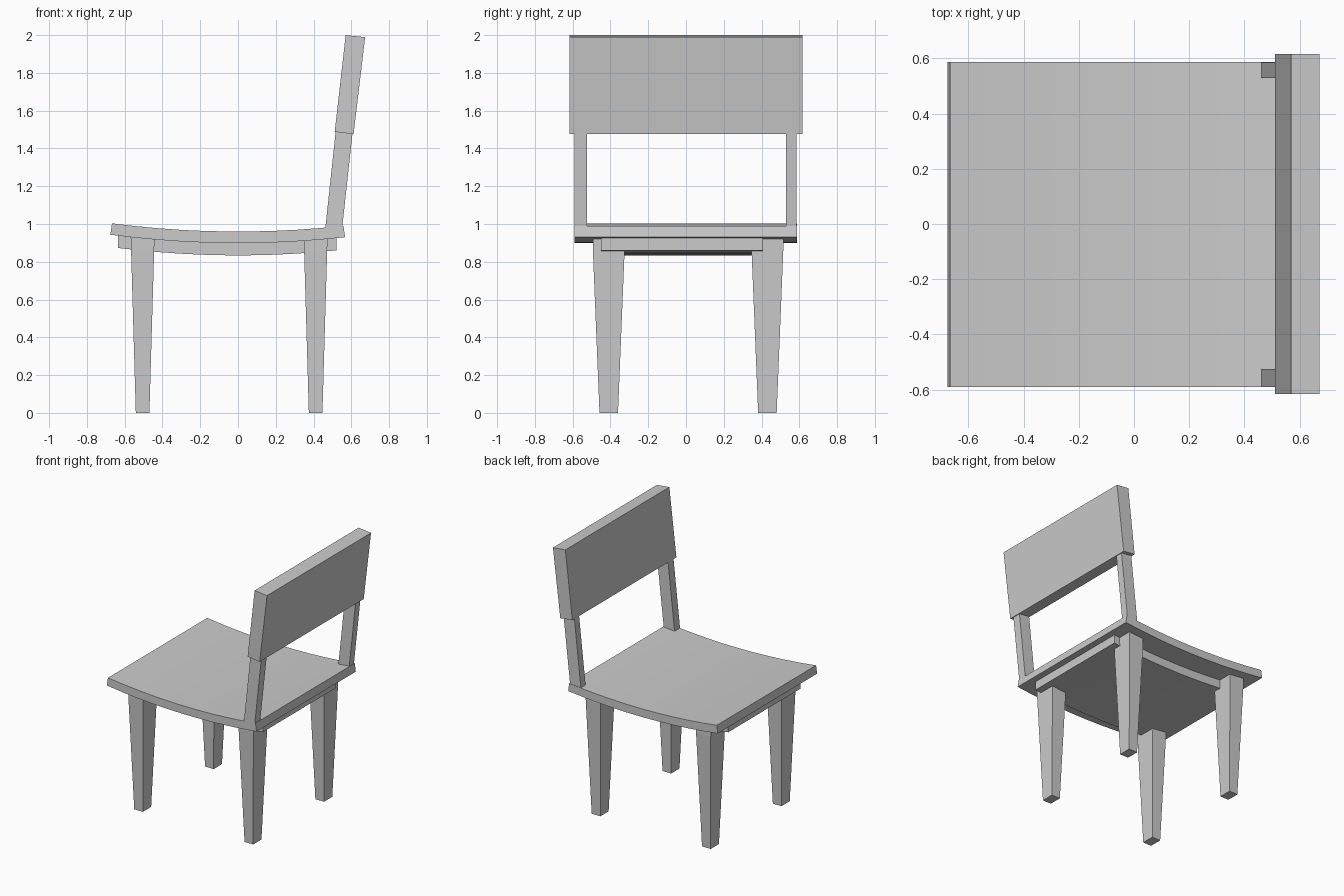
import bpy, bmesh

if "Cube" in bpy.data.objects:
    bpy.data.objects.remove(bpy.data.objects["Cube"])


def loft(name, rings):
    """Closed solid through rings of equal length."""
    bm = bmesh.new()
    vs = [[bm.verts.new(p) for p in r] for r in rings]
    n = len(rings[0])
    for a, b in zip(vs, vs[1:]):
        for i in range(n):
            j = (i + 1) % n
            bm.faces.new((a[i], a[j], b[j], b[i]))
    bm.faces.new(vs[0])
    bm.faces.new(vs[-1])
    bmesh.ops.recalc_face_normals(bm, faces=bm.faces)
    me = bpy.data.meshes.new(name)
    bm.to_mesh(me)
    bm.free()
    ob = bpy.data.objects.new(name, me)
    bpy.context.collection.objects.link(ob)
    return ob


def extrude_y(name, profile, y0, y1):
    return loft(name, [[(x, y, z) for x, z in profile] for y in (y0, y1)])


def curved_board(name, x0, x1, flare, z_top, z_bot, y0, y1, steps=10):
    """Board following the shallow dip of the seat."""
    rings = []
    for i in range(steps + 1):
        t = i / steps
        xt = x0 + (x1 - x0) * t
        xb = xt + flare * (2 * t - 1)
        zt, zb = z_top + 0.097 * xt * xt, z_bot + 0.097 * xb * xb
        rings.append([(xt, y0, zt), (xt, y1, zt), (xb, y1, zb), (xb, y0, zb)])
    return loft(name, rings)


# Curved seat and the smaller board below it
curved_board("seat", -0.667, 0.558, 0.009, 0.96, 0.899, -0.59, 0.588)
curved_board("under_seat_board", -0.636, 0.522, 0.0, 0.90, 0.834, -0.45, 0.408)

# Tapered legs with a straight top block
for xname, x in (("left", -0.505), ("right", 0.411)):
    for yname, y in (("front", -0.409), ("back", 0.431)):
        rings = []
        for z, hx, hy in ((0, 0.036, 0.049), (0.86, 0.061, 0.084), (0.93, 0.063, 0.084)):
            rings.append([(x - hx, y - hy, z), (x + hx, y - hy, z),
                          (x + hx, y + hy, z), (x - hx, y + hy, z)])
        loft(f"{yname}_{xname}_leg", rings)

# Leaning posts and backrest
post = [(0.462, 0.975), (0.55, 0.965), (0.606, 1.48), (0.517, 1.49)]
extrude_y("front_post", post, -0.59, -0.525)
extrude_y("back_post", post, 0.53, 0.586)
rest = [(0.512, 1.488), (0.612, 1.476), (0.673, 1.989), (0.57, 2.0)]
extrude_y("backrest", rest, -0.617, 0.617)
